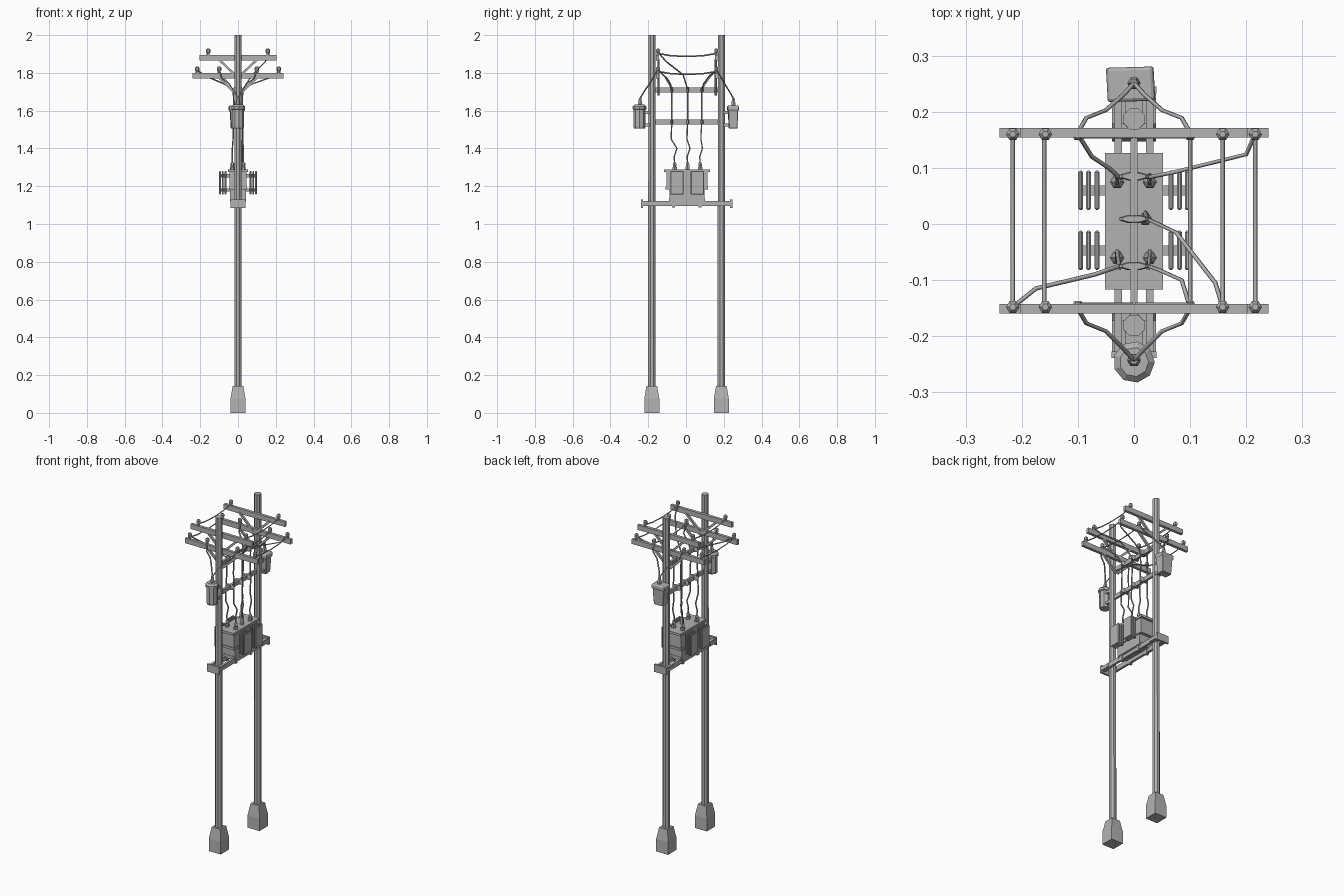
import bpy
import bmesh
from math import pi
from mathutils import Vector, Matrix

cube = bpy.data.objects.get("Cube")
if cube:
    bpy.data.objects.remove(cube, do_unlink=True)

grey = bpy.data.materials.new("weathered grey")
grey.use_nodes = True
grey.diffuse_color = (0.45, 0.45, 0.45, 1)
grey.node_tree.nodes["Principled BSDF"].inputs["Base Color"].default_value = grey.diffuse_color


def finish(name, bm):
    bmesh.ops.recalc_face_normals(bm, faces=bm.faces)
    mesh = bpy.data.meshes.new(name)
    bm.to_mesh(mesh)
    bm.free()
    mesh.materials.append(grey)
    obj = bpy.data.objects.new(name, mesh)
    bpy.context.collection.objects.link(obj)
    return obj


def box(name, centre, size):
    bm = bmesh.new()
    bmesh.ops.create_cube(bm, size=1, matrix=Matrix.Translation(centre) @ Matrix.Diagonal((*size, 1)))
    return finish(name, bm)


def lathe(name, centre, profile, sides=8, turn=0.0, stretch=(1, 1)):
    """Stack of polygon rings from (radius, height) pairs."""
    bm = bmesh.new()
    rings = []
    for r, z in profile:
        ring = []
        for i in range(sides):
            v = Matrix.Rotation(turn + 2 * pi * i / sides, 3, 'Z') @ Vector((r, 0, 0))
            ring.append(bm.verts.new((centre[0] + v.x * stretch[0], centre[1] + v.y * stretch[1], z)))
        rings.append(ring)
    for a, b in zip(rings, rings[1:]):
        for i in range(sides):
            j = (i + 1) % sides
            bm.faces.new((a[i], a[j], b[j], b[i]))
    bm.faces.new(rings[0])
    bm.faces.new(rings[-1])
    return finish(name, bm)


def strut(name, a, b, width):
    a, b = Vector(a), Vector(b)
    d = b - a
    bm = bmesh.new()
    m = Matrix.Translation((a + b) / 2) @ d.to_track_quat('Z', 'Y').to_matrix().to_4x4()
    bmesh.ops.create_cube(bm, size=1, matrix=m @ Matrix.Diagonal((width, width, d.length, 1)))
    return finish(name, bm)


def wire(name, points, radius=0.004):
    curve = bpy.data.curves.new(name, 'CURVE')
    curve.dimensions = '3D'
    curve.bevel_depth = radius
    curve.bevel_resolution = 0
    curve.use_fill_caps = True
    spline = curve.splines.new('POLY')
    spline.points.add(len(points) - 1)
    for p, co in zip(spline.points, points):
        p.co = (*co, 1)
    curve.materials.append(grey)
    obj = bpy.data.objects.new(name, curve)
    bpy.context.collection.objects.link(obj)
    bpy.ops.object.select_all(action='DESELECT')
    obj.select_set(True)
    bpy.context.view_layer.objects.active = obj
    bpy.ops.object.convert(target='MESH')


def insulator(name, x, y, z):
    lathe(name, (x, y), [(0.008, z), (0.008, z + 0.012), (0.012, z + 0.014),
                         (0.012, z + 0.028), (0.006, z + 0.035)], 6)


# Poles with footings, crossarms, braces and pin insulators
for side, s, pole_y, arm_y in (("front", -1, -0.181, -0.151), ("back", 1, 0.187, 0.163)):
    lathe(side + "_pole", (0, pole_y), [(0.021, 0.1), (0.02, 2.0)], 8, pi / 8)
    lathe(side + "_footing", (0, pole_y), [(0.056, 0), (0.056, 0.075), (0.04, 0.143)], 4, pi / 4)
    for level, z, half, pins in (("lower", 1.785, 0.24, (0.1, 0.216)), ("upper", 1.88, 0.203, (0.158,))):
        box(f"{side}_{level}_crossarm", (0, arm_y, z), (half * 2, 0.017, 0.03))
        for x in (-1, 1):
            strut(f"{side}_{level}_brace", (x * 0.1, arm_y - s * 0.005, z - 0.01),
                  (x * 0.006, arm_y - s * 0.005, z - 0.1), 0.012)
            for pin in pins:
                insulator(f"{side}_{level}_insulator", x * pin, arm_y - s * 0.003, z + 0.014)
    # Jumper wires into the pole canister
    tip = 0.251 if s > 0 else -0.243
    for x in (-1, 1):
        wire(side + "_canister_wire", [
            (x * 0.1, arm_y, 1.815), (x * 0.085, arm_y + s * 0.026, 1.77),
            (x * 0.05, arm_y + s * 0.04, 1.745), (x * 0.018, tip - s * 0.02, 1.70),
            (0, tip, 1.665)])
    # Bushing and hanger brackets
    lathe(side + "_canister_bushing", (0, tip), [(0.012, 1.62), (0.012, 1.64), (0.007, 1.668)], 6)
    for z in (1.525, 1.59):
        box(side + "_hanger", (0, s * 0.213, z), (0.032, 0.04, 0.016))

# Pole canisters
lathe("front_canister", (0, -0.246), [(0.029, 1.505), (0.032, 1.515), (0.032, 1.605), (0.037, 1.608),
                                      (0.037, 1.622), (0.026, 1.632)], 9)
back = lathe("back_canister", (-0.006, 0.249), [(0.044, 1.505), (0.052, 1.60), (0.06, 1.603), (0.06, 1.62),
                                                (0.054, 1.627)], 4, pi / 4 + 0.04, (1, 0.72))
bevel = back.modifiers.new("rounded corners", 'BEVEL')
bevel.width = 0.008
bevel.segments = 1

# Tie beams with wire clamps
for level, z in (("upper", 1.71), ("lower", 1.54)):
    box(level + "_tie_beam", (0, 0.003, z), (0.013, 0.34, 0.025))
    for y in (-0.075, 0.009, 0.085):
        lathe(level + "_clamp", (0, y), [(0.022, z - 0.014), (0.028, z - 0.007),
                                         (0.028, z + 0.007), (0.022, z + 0.014)], 8, pi / 8, (1, 0.28))

# Platform rails, end blocks and bolts
for x in (-0.028, 0.028):
    box("platform_rail", (x, 0.003, 1.108), (0.014, 0.47, 0.028))
    for y in (-0.2, 0.206):
        box("rail_end_block", (x * 0.9, y, 1.108), (0.028, 0.056, 0.022))
    for y in (-0.065, 0.075):
        box("rail_bolt", (x, y, 1.108), (0.019, 0.016, 0.042))
for y in (-0.233, 0.239):
    box("end_plate", (0, y, 1.107), (0.08, 0.012, 0.045))

# Main transformer tank
box("tank_base", (0, 0.005, 1.125), (0.076, 0.19, 0.02))
box("tank_body", (0, 0.005, 1.2), (0.084, 0.185, 0.16))
box("tank_waist_rim", (0, 0.005, 1.19), (0.096, 0.225, 0.014))
box("tank_upper", (0, 0.005, 1.235), (0.092, 0.215, 0.09))
box("tank_lid", (0, 0.005, 1.282), (0.104, 0.243, 0.014))

# Radiators: chamfered fins on two feed pipes
for x in (-1, 1):
    for y in (-0.047, 0.06):
        for px in (0.066, 0.081, 0.095):
            fin = box("radiator_fin", (x * px, y, 1.218), (0.009, 0.07, 0.125))
            chamfer = fin.modifiers.new("chamfer", 'BEVEL')
            chamfer.width = 0.003
            chamfer.segments = 1
        for z in (1.18, 1.255):
            box("radiator_pipe", (x * 0.068, y, z), (0.06, 0.018, 0.018))

# Tank bushings and the wires dropping into them
for x in (-0.03, 0.028):
    for y in (-0.06, 0.075):
        lathe("tank_bushing", (x, y), [(0.013, 1.288), (0.013, 1.302), (0.008, 1.306),
                                       (0.011, 1.31), (0.011, 1.318), (0.005, 1.328)], 6)
lathe("tank_centre_bushing", (0.02, 0.009), [(0.012, 1.288), (0.012, 1.305), (0.006, 1.328)], 6)

leads = [
    [(0.216, 0.16, 1.815), (0.2, 0.124, 1.785), (0.07, 0.092, 1.74), (0.026, 0.083)],
    [(-0.1, 0.16, 1.815), (-0.075, 0.12, 1.77), (-0.045, 0.1, 1.74), (-0.026, 0.083)],
    [(-0.216, -0.148, 1.815), (-0.175, -0.115, 1.785), (-0.07, -0.09, 1.74), (-0.026, -0.075)],
    [(0.1, -0.148, 1.815), (0.085, -0.1, 1.77), (0.045, -0.082, 1.74), (0.026, -0.075)],
    [(0.158, -0.148, 1.91), (0.145, -0.105, 1.86), (0.075, -0.015, 1.79), (0.024, 0.009)],
]
ends = [(0.028, 0.075), (-0.03, 0.075), (-0.03, -0.06), (0.028, -0.06), (0.02, 0.009)]
for lead, (ex, ey) in zip(leads, ends):
    x, y = lead[-1]
    drop = [(x, y, 1.71), (x * 0.85, y, 1.63), (x, y, 1.54), (x, y - 0.004, 1.45),
            (ex, ey + 0.012, 1.40), (ex, ey - 0.003, 1.355), (ex, ey, 1.32)]
    wire("drop_wire", lead[:-1] + drop)

# Line wires sagging between the two poles
for x, z in ((-0.216, 1.808), (0.216, 1.808), (0.1, 1.808), (-0.16, 1.903), (0.158, 1.903)):
    wire("line_wire", [(x, -0.15, z), (x, -0.08, z - 0.012), (x, 0.005, z - 0.016),
                       (x, 0.09, z - 0.012), (x, 0.162, z)])
